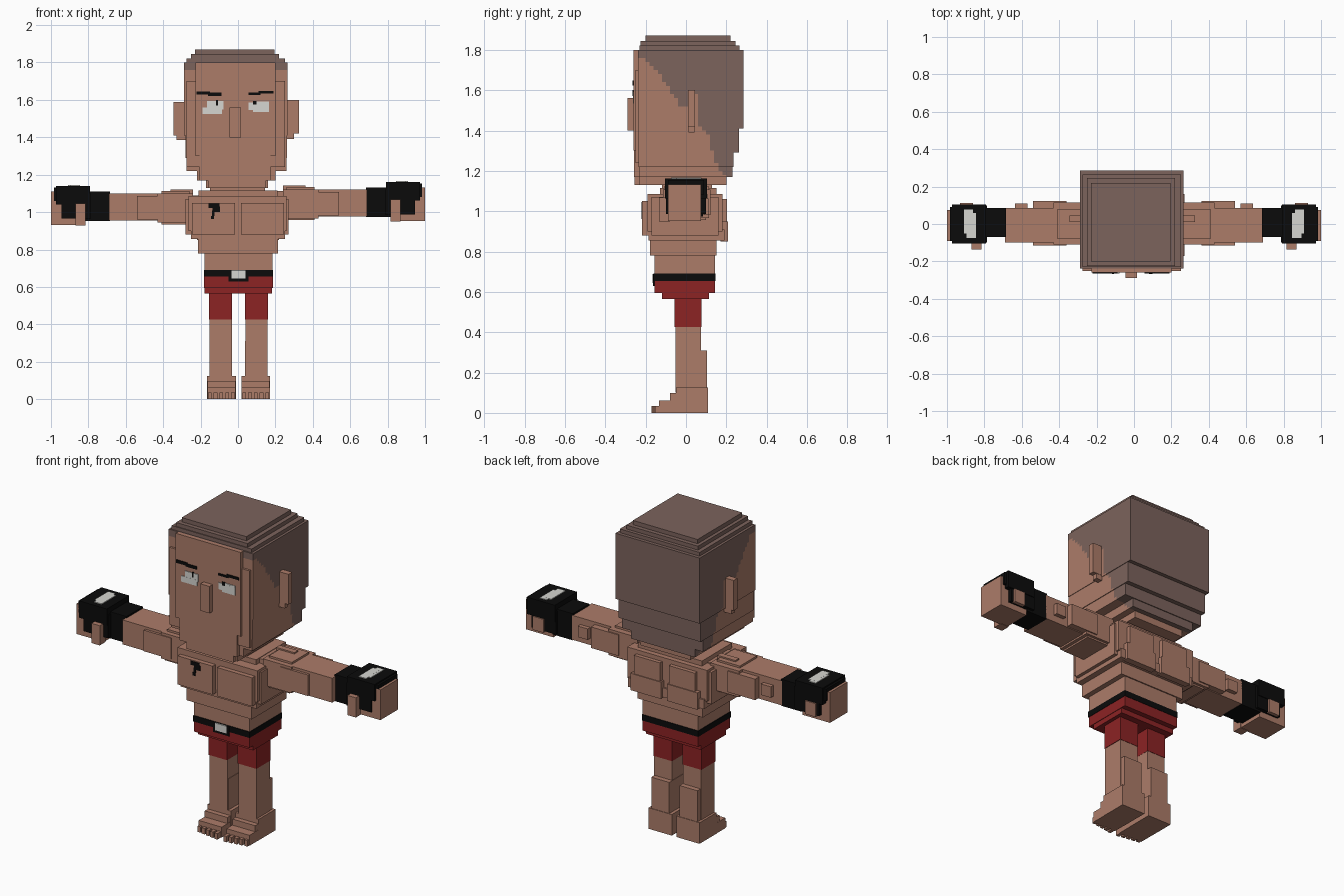
import bpy, bmesh
from mathutils import Vector


def linear(c):
    c /= 255
    return c / 12.92 if c <= 0.04045 else ((c + 0.055) / 1.055) ** 2.4


def material(name, r, g, b):
    m = bpy.data.materials.new(name)
    m.diffuse_color = (linear(r), linear(g), linear(b), 1)
    return m


SKIN = material("skin", 172, 124, 105)
HAIR = material("shaved_hair", 124, 99, 92)
BLACK = material("black", 11, 11, 11)
RED = material("red", 140, 35, 36)
WHITE = material("off_white", 214, 214, 209)


def add_box(bm, x0, x1, y0, y1, z0, z1):
    vs = bmesh.ops.create_cube(bm, size=1)["verts"]
    for v in vs:
        v.co = Vector((x1 if v.co.x > 0 else x0,
                       y1 if v.co.y > 0 else y0,
                       z1 if v.co.z > 0 else z0))


def finish(name, bm, *mats):
    me = bpy.data.meshes.new(name)
    bm.to_mesh(me)
    bm.free()
    for m in mats:
        me.materials.append(m)
    ob = bpy.data.objects.new(name, me)
    bpy.context.collection.objects.link(ob)
    return ob


def part(name, mat, *boxes):
    bm = bmesh.new()
    for b in boxes:
        add_box(bm, *b)
    return finish(name, bm, mat)


def pair(name, mat, *boxes, dx=0.0, dz=0.0):
    """Boxes given for the +x side, repeated on the -x side; dz lifts the +x copy."""
    for side, label in ((1, "left_"), (-1, "right_")):
        out = []
        for x0, x1, y0, y1, z0, z1 in boxes:
            a, b = sorted((side * x0 + dx, side * x1 + dx))
            lift = dz if side > 0 else 0
            out.append((a, b, y0, y1, z0 + lift, z1 + lift))
        part(label + name, mat, *out)


# --- head: stacked tiers, coloured by a hairline over the side profile ---
HAIRLINE = [(-0.24, 1.77), (-0.19, 1.75), (-0.10, 1.63), (-0.04, 1.54), (-0.02, 1.51),
            (0.01, 1.51), (0.012, 1.59), (0.06, 1.59), (0.07, 1.42), (0.12, 1.36),
            (0.14, 1.25), (0.20, 1.17), (0.21, 0.0)]


def hairline(y):
    if y <= HAIRLINE[0][0]:
        return HAIRLINE[0][1]
    for (ya, za), (yb, zb) in zip(HAIRLINE, HAIRLINE[1:]):
        if y <= yb:
            return za + (zb - za) * (y - ya) / (yb - ya)
    return 0.0


bm = bmesh.new()
for b in ((-0.23, 0.195, -0.20, 0.22, 1.84, 1.87),
          (-0.25, 0.22, -0.225, 0.245, 1.82, 1.845),
          (-0.275, 0.25, -0.23, 0.265, 1.79, 1.822),
          (-0.29, 0.265, -0.237, 0.285, 1.41, 1.80),
          (-0.28, 0.262, -0.236, 0.262, 1.29, 1.415),
          (-0.275, 0.258, -0.235, 0.235, 1.22, 1.295),
          (-0.22, 0.20, -0.234, 0.23, 1.17, 1.225),
          (-0.17, 0.16, -0.233, 0.20, 1.13, 1.175)):
    add_box(bm, *b)
for axis, lo, hi in ((Vector((0, 1, 0)), -0.22, 0.28), (Vector((0, 0, 1)), 1.14, 1.80)):
    for i in range(int((hi - lo) / 0.02) + 1):
        bmesh.ops.bisect_plane(bm, geom=bm.verts[:] + bm.edges[:] + bm.faces[:],
                               plane_co=axis * (lo + 0.02 * i), plane_no=axis)
for f in bm.faces:
    c = f.calc_center_median()
    f.material_index = int(c.z > 1.79 or c.z > hairline(c.y))
finish("head", bm, SKIN, HAIR)

part("face", SKIN,
     (-0.228, 0.20, -0.26, -0.22, 1.30, 1.80),
     (-0.275, 0.25, -0.25, -0.22, 1.24, 1.70),
     (-0.205, 0.175, -0.258, -0.22, 1.17, 1.305),
     (-0.16, 0.15, -0.256, -0.22, 1.13, 1.175))
part("nose", SKIN, (-0.045, 0.015, -0.29, -0.25, 1.40, 1.56))
part("ears", SKIN,
     (-0.345, -0.28, 0.01, 0.045, 1.41, 1.59), (0.255, 0.325, 0.01, 0.045, 1.42, 1.60),
     (-0.33, -0.28, 0.012, 0.043, 1.385, 1.42), (0.255, 0.30, 0.012, 0.043, 1.39, 1.43))
part("eyes", WHITE,
     (-0.19, -0.085, -0.264, -0.255, 1.525, 1.56), (-0.165, -0.078, -0.2635, -0.255, 1.55, 1.595),
     (0.055, 0.165, -0.264, -0.255, 1.545, 1.585), (0.08, 0.165, -0.2635, -0.255, 1.535, 1.592))
part("pupils", BLACK,
     (-0.118, -0.108, -0.266, -0.258, 1.57, 1.60), (0.08, 0.1, -0.266, -0.258, 1.575, 1.595))
part("eyebrows", BLACK,
     (-0.222, -0.15, -0.265, -0.256, 1.628, 1.646), (-0.16, -0.087, -0.2645, -0.256, 1.622, 1.64),
     (0.055, 0.12, -0.265, -0.256, 1.627, 1.639), (0.11, 0.19, -0.2645, -0.256, 1.633, 1.648))

# --- torso ---
part("neck", SKIN, (-0.15, 0.145, -0.12, 0.13, 1.05, 1.14))
part("torso", SKIN,
     (-0.21, 0.21, -0.13, 0.15, 1.04, 1.115),
     (-0.265, 0.26, -0.19, 0.18, 0.90, 1.085),
     (-0.28, 0.27, -0.17, 0.16, 0.88, 1.07),
     (-0.25, 0.25, -0.185, 0.19, 0.855, 0.91),
     (-0.215, 0.215, -0.178, 0.15, 0.78, 0.86),
     (-0.18, 0.185, -0.155, 0.143, 0.68, 0.785))
pair("chest_plate", SKIN, (0.015, 0.245, -0.217, -0.18, 0.88, 1.05))
pair("back_plate", SKIN, (0.03, 0.20, 0.17, 0.203, 0.94, 1.06),
     (0.02, 0.22, 0.17, 0.208, 0.85, 0.95))
part("chest_mark", BLACK,
     (-0.158, -0.10, -0.221, -0.213, 1.022, 1.045), (-0.135, -0.095, -0.2205, -0.213, 1.00, 1.03),
     (-0.145, -0.128, -0.22, -0.213, 0.962, 0.98), (-0.138, -0.125, -0.2195, -0.213, 0.98, 1.01))

# --- shorts and belt ---
part("belt", BLACK, (-0.183, 0.188, -0.16, 0.147, 0.655, 0.69),
     (-0.05, 0.055, -0.163, -0.15, 0.63, 0.688))
part("buckle", WHITE, (-0.034, 0.04, -0.167, -0.16, 0.645, 0.688))
part("shorts", RED, (-0.181, 0.186, -0.157, 0.145, 0.595, 0.656),
     (-0.178, 0.183, -0.12, 0.115, 0.565, 0.60))

# --- legs ---
pair("shorts_leg", RED, (0.035, 0.158, -0.057, 0.077, 0.425, 0.57), dx=0.003)
pair("leg", SKIN, (0.036, 0.155, -0.053, 0.075, 0.10, 0.426),
     (0.034, 0.152, -0.045, 0.105, 0.10, 0.31), dx=0.003)
pair("foot", SKIN,
     (0.015, 0.168, -0.05, 0.108, 0.0, 0.125),
     (0.017, 0.166, -0.08, 0.0, 0.0, 0.098),
     (0.016, 0.167, -0.135, 0.0, 0.0, 0.062), dx=0.003)
pair("toes", SKIN, *[(0.02 + 0.031 * i, 0.04 + 0.031 * i, -0.17 + 0.005 * i, -0.12, 0.0, 0.035)
                     for i in range(5)], dx=0.003)

# --- arms ---
LIFT = 0.022
pair("shoulder", SKIN,
     (0.20, 0.41, -0.10, 0.10, 0.935, 1.09),
     (0.24, 0.43, -0.11, 0.115, 0.945, 1.10),
     (0.26, 0.41, -0.08, 0.08, 0.94, 1.112),
     (0.24, 0.36, 0.015, 0.05, 1.05, 1.12), dz=LIFT)
pair("arm", SKIN,
     (0.36, 0.54, -0.115, 0.122, 0.96, 1.085),
     (0.40, 0.69, -0.10, 0.085, 0.955, 1.10),
     (0.57, 0.635, 0.07, 0.11, 0.995, 1.06), dz=LIFT)

# --- gloves and hands ---
pair("glove", BLACK,
     (0.685, 0.82, -0.07, 0.085, 0.952, 1.11),
     (0.79, 0.972, -0.105, 0.105, 1.04, 1.14),
     (0.80, 0.985, -0.09, 0.09, 1.06, 1.132),
     (0.785, 0.945, -0.10, 0.10, 0.965, 1.10), dz=LIFT)
pair("fingers", SKIN, (0.82, 1.0, -0.09, 0.075, 0.93, 1.11),
     (0.86, 0.93, 0.09, 0.112, 0.96, 1.04), dz=LIFT)
pair("thumb", SKIN, (0.815, 0.87, -0.135, -0.08, 0.928, 1.045), dz=LIFT)
pair("glove_patch", WHITE, (0.845, 0.895, -0.075, 0.06, 1.135, 1.1445),
     (0.862, 0.908, -0.05, 0.078, 1.135, 1.144), dz=LIFT)
